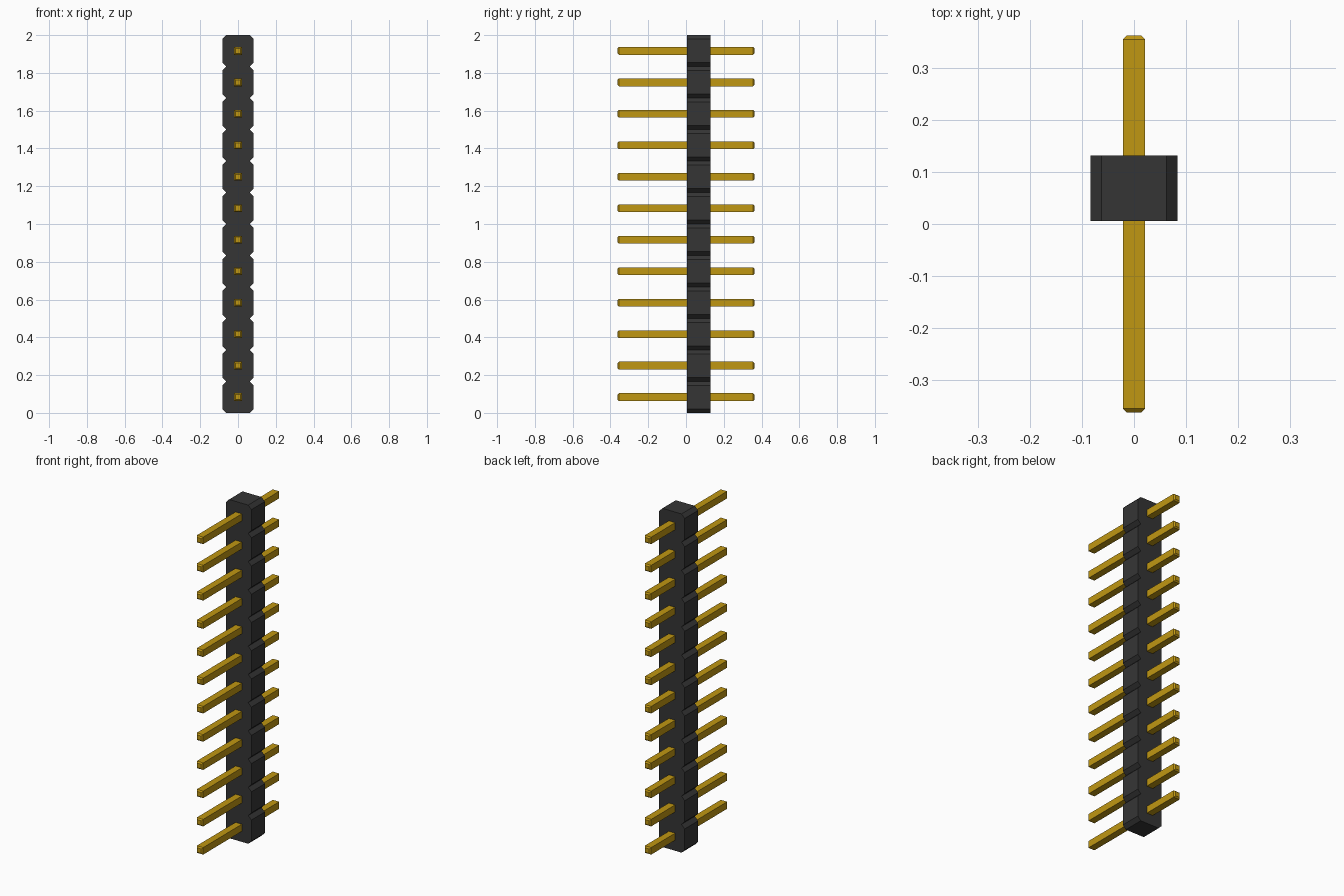
import bpy, bmesh

cube = bpy.data.objects.get("Cube")
if cube:
    bpy.data.objects.remove(cube, do_unlink=True)

COUNT = 12
PITCH = 2.0 / COUNT
HALF = PITCH / 2
CHAMFER = 0.021
BODY_Y = (0.006, 0.131)
PIN_Y = (-0.362, 0.362)
PIN_HALF, PIN_BEVEL = 0.0208, 0.0075


def material(name, rgb):
    mat = bpy.data.materials.new(name)
    mat.use_nodes = True
    mat.diffuse_color = (*rgb, 1)
    mat.node_tree.nodes["Principled BSDF"].inputs["Base Color"].default_value = (*rgb, 1)
    return mat


def make_object(name, bm, mat):
    bmesh.ops.recalc_face_normals(bm, faces=bm.faces[:])
    mesh = bpy.data.meshes.new(name)
    bm.to_mesh(mesh)
    bm.free()
    mesh.materials.append(mat)
    obj = bpy.data.objects.new(name, mesh)
    bpy.context.collection.objects.link(obj)
    return obj


black = material("black plastic", (0.036, 0.036, 0.036))
gold = material("gold metal", (0.53, 0.31, 0.006))

# Housing: notched outline in x and z, extruded along y
side = [(HALF - CHAMFER, 0.0)]
for i in range(COUNT):
    z = i * PITCH
    side += [(HALF, z + CHAMFER), (HALF, z + PITCH - CHAMFER),
             (HALF - CHAMFER, z + PITCH)]
outline = side + [(-x, z) for x, z in reversed(side)]
bm = bmesh.new()
face = bm.faces.new([bm.verts.new((x, BODY_Y[0], z)) for x, z in outline])
out = bmesh.ops.extrude_face_region(bm, geom=[face])
moved = [v for v in out["geom"] if isinstance(v, bmesh.types.BMVert)]
bmesh.ops.translate(bm, verts=moved, vec=(0, BODY_Y[1] - BODY_Y[0], 0))
make_object("housing", bm, black)

# Pins: square bars with tapered tips, sharing one mesh
bm = bmesh.new()
inner = PIN_HALF - PIN_BEVEL
sections = [(PIN_Y[0], inner), (PIN_Y[0] + PIN_BEVEL, PIN_HALF),
            (PIN_Y[1] - PIN_BEVEL, PIN_HALF), (PIN_Y[1], inner)]
rings = [[bm.verts.new((sx * h, y, sz * h))
          for sx, sz in ((-1, -1), (1, -1), (1, 1), (-1, 1))] for y, h in sections]
for a, b in zip(rings, rings[1:]):
    for k in range(4):
        n = (k + 1) % 4
        bm.faces.new((a[k], a[n], b[n], b[k]))
bm.faces.new(rings[0])
bm.faces.new(rings[-1])
pin = make_object("pin_01", bm, gold)
pin.location.z = HALF
for i in range(1, COUNT):
    copy = bpy.data.objects.new(f"pin_{i + 1:02d}", pin.data)
    copy.location.z = HALF + i * PITCH
    bpy.context.collection.objects.link(copy)
